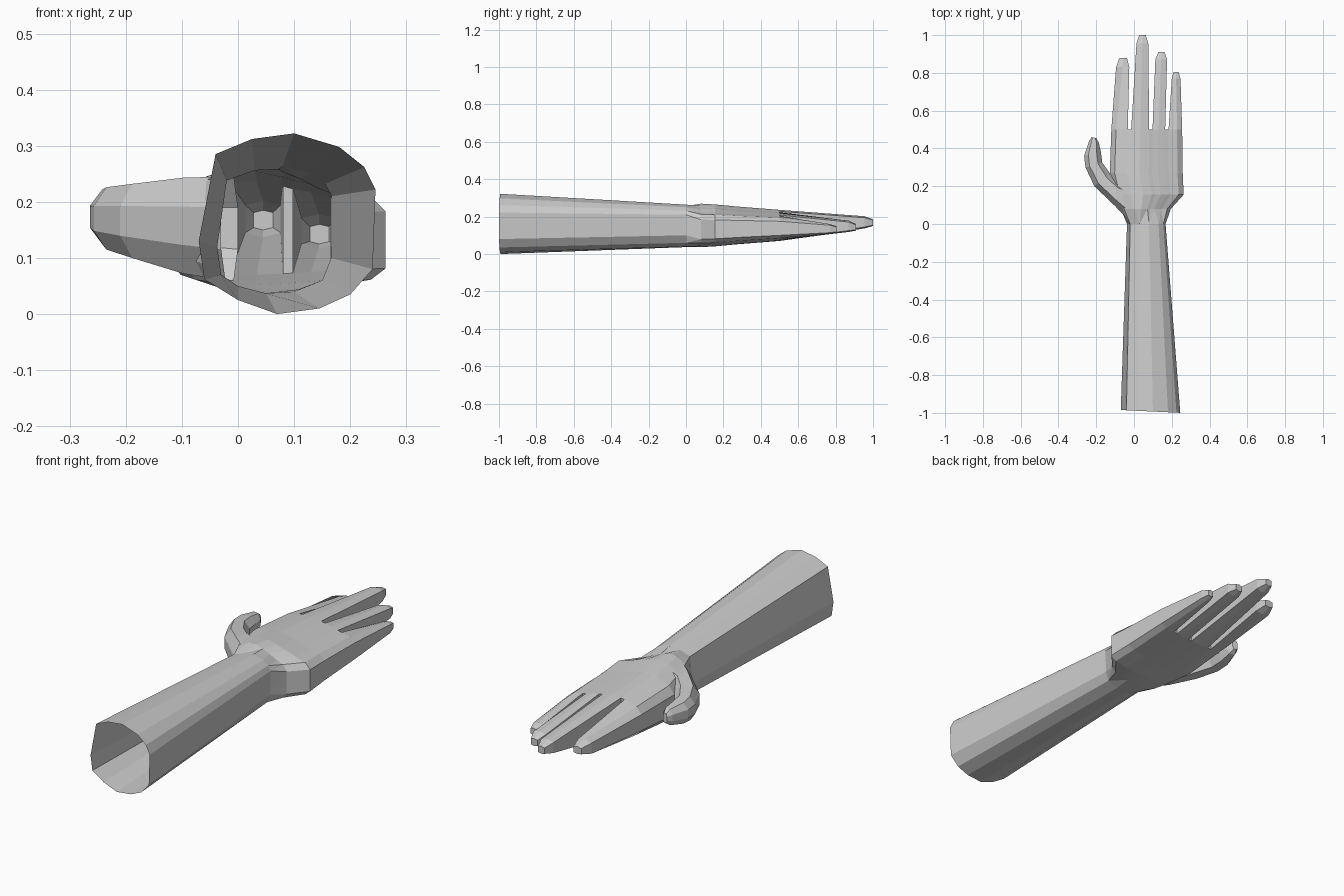
import bpy, bmesh
from math import atan2, pi

if "Cube" in bpy.data.objects:
    bpy.data.objects.remove(bpy.data.objects["Cube"])


def finish(bm, name):
    bmesh.ops.recalc_face_normals(bm, faces=bm.faces)
    me = bpy.data.meshes.new(name)
    bm.to_mesh(me)
    bm.free()
    ob = bpy.data.objects.new(name, me)
    bpy.context.collection.objects.link(ob)
    return ob


def ring(bm, pts):
    return [bm.verts.new(p) for p in pts]


def bridge(bm, a, b):
    n = len(a)
    for i in range(n):
        j = (i + 1) % n
        bm.faces.new((a[i], a[j], b[j], b[i]))


def loft(bm, rings, cap=True):
    for a, b in zip(rings, rings[1:]):
        bridge(bm, a, b)
    if cap:
        bm.faces.new(rings[-1])


def turn(vs):
    # position of each point round its ring, 0..1 from the thumb side over the top
    xs, zs = [v.co.x for v in vs], [v.co.z for v in vs]
    cx, cz = (min(xs) + max(xs)) / 2, (min(zs) + max(zs)) / 2
    w, h = max(xs) - min(xs), max(zs) - min(zs)
    t = [((pi - atan2((z - cz) / h, (x - cx) / w)) % (2 * pi)) / (2 * pi)
         for x, z in zip(xs, zs)]
    return t + [1 + t[0]]


def zipper(bm, a, b):
    # triangles between two rings with different point counts
    ta, tb, n, m, i, j = turn(a), turn(b), len(a), len(b), 0, 0
    while i < n or j < m:
        if j == m or (i < n and ta[i + 1] <= tb[j + 1]):
            bm.faces.new((a[i], a[(i + 1) % n], b[j % m]))
            i += 1
        else:
            bm.faces.new((a[i % n], b[(j + 1) % m], b[j]))
            j += 1


# Forearm: open faceted tube
elbow = [(-.04, .285), (.025, .312), (.10, .322), (.18, .298), (.225, .262),
         (.245, .222), (.24, .08), (.20, .035), (.145, .01), (.07, 0),
         (0, .025), (-.06, .062), (-.07, .13)]
wrist = [(-.02, .238), (.03, .256), (.08, .264), (.13, .25), (.155, .232),
         (.167, .21), (.166, .1), (.15, .06), (.1, .04), (.05, .037),
         (0, .05), (-.03, .07), (-.037, .12)]
wrist_pts = [(x, 0, z) for x, z in wrist]
bm = bmesh.new()
loft(bm, [ring(bm, [(x, -.988 - .048 * x, z) for x, z in elbow]),
          ring(bm, wrist_pts)], cap=False)
finish(bm, "forearm")

# Hand: finger base (x, top z, bottom z), knuckle (y, x0, x1, z0, z1), tip
fingers = [
    ((-.12, -.095, -.033), (.185, .215, .232), (.11, .085, .07),
     (.83, -.095, -.025, .115, .18), (.88, -.077, -.037, .13, .165)),
    ((-.015, .033, .08), (.235, .236, .228), (.07, .07, .072),
     (.955, .013, .076, .137, .202), (1.0, .028, .062, .15, .185)),
    ((.098, .13, .165), (.223, .217, .208), (.073, .075, .078),
     (.87, .113, .175, .118, .178), (.91, .128, .162, .125, .16)),
    ((.183, .228, .255), (.203, .195, .175), (.08, .085, .1),
     (.77, .2, .246, .108, .16), (.805, .21, .236, .115, .148)),
]
KN = .5   # y of the finger roots


def finger_section(y, x0, x1, z0, z1):
    d = (z1 - z0) * .12
    xm = (x0 + x1) / 2
    return [(x0, y, z1 - d), (xm, y, z1), (x1, y, z1 - d),
            (x1, y, z0 + d), (xm, y, z0), (x0, y, z0 + d)]


bm = bmesh.new()
tops, bots = [], []
for xs, top, bot, knuckle, tip in fingers:
    t = ring(bm, [(x, KN, z) for x, z in zip(xs, top)])
    b = ring(bm, [(x, KN, z) for x, z in zip(xs, bot)])
    loft(bm, [t + b[::-1], ring(bm, finger_section(*knuckle)),
              ring(bm, finger_section(*tip))])
    if tops:   # web between neighbouring fingers
        bm.faces.new((tops[-1], t[0], b[0], bots[-1]))
    tops += t
    bots += b

# Palm: finger-root outline stretched back towards the wrist
root = tops + bots[::-1]
rings = [root]
for y, xl, xr, s in [(.27, -.128, .258, 1.22), (.155, -.1, .263, 1.35),
                     (.08, -.07, .195, 1.4)]:
    rings.append(ring(bm, [(xl + (v.co.x + .12) / .375 * (xr - xl), y,
                            .153 + (v.co.z - .153) * s) for v in root]))
loft(bm, rings, cap=False)
zipper(bm, rings[-1], ring(bm, wrist_pts))
finish(bm, "palm_and_fingers")

# Thumb: outer xy, inner xy, bottom z, top z
thumb = [(-.03, .02, 0, .2, .06, .245), (-.1, .095, -.09, .23, .072, .243),
         (-.21, .2, -.125, .265, .1, .232), (-.257, .3, -.168, .325, .115, .226),
         (-.264, .36, -.176, .385, .125, .222), (-.238, .44, -.186, .43, .14, .215),
         (-.225, .46, -.2, .455, .155, .2)]
bm = bmesh.new()
rings = []
for lx, ly, rx, ry, z0, z1 in thumb:
    sec = [(0, .3), (0, .7), (.25, 1), (.75, 1), (1, .7), (1, .3), (.75, 0), (.25, 0)]
    rings.append(ring(bm, [(lx + (rx - lx) * u, ly + (ry - ly) * u,
                            z0 + (z1 - z0) * w) for u, w in sec]))
loft(bm, rings)
finish(bm, "thumb")
